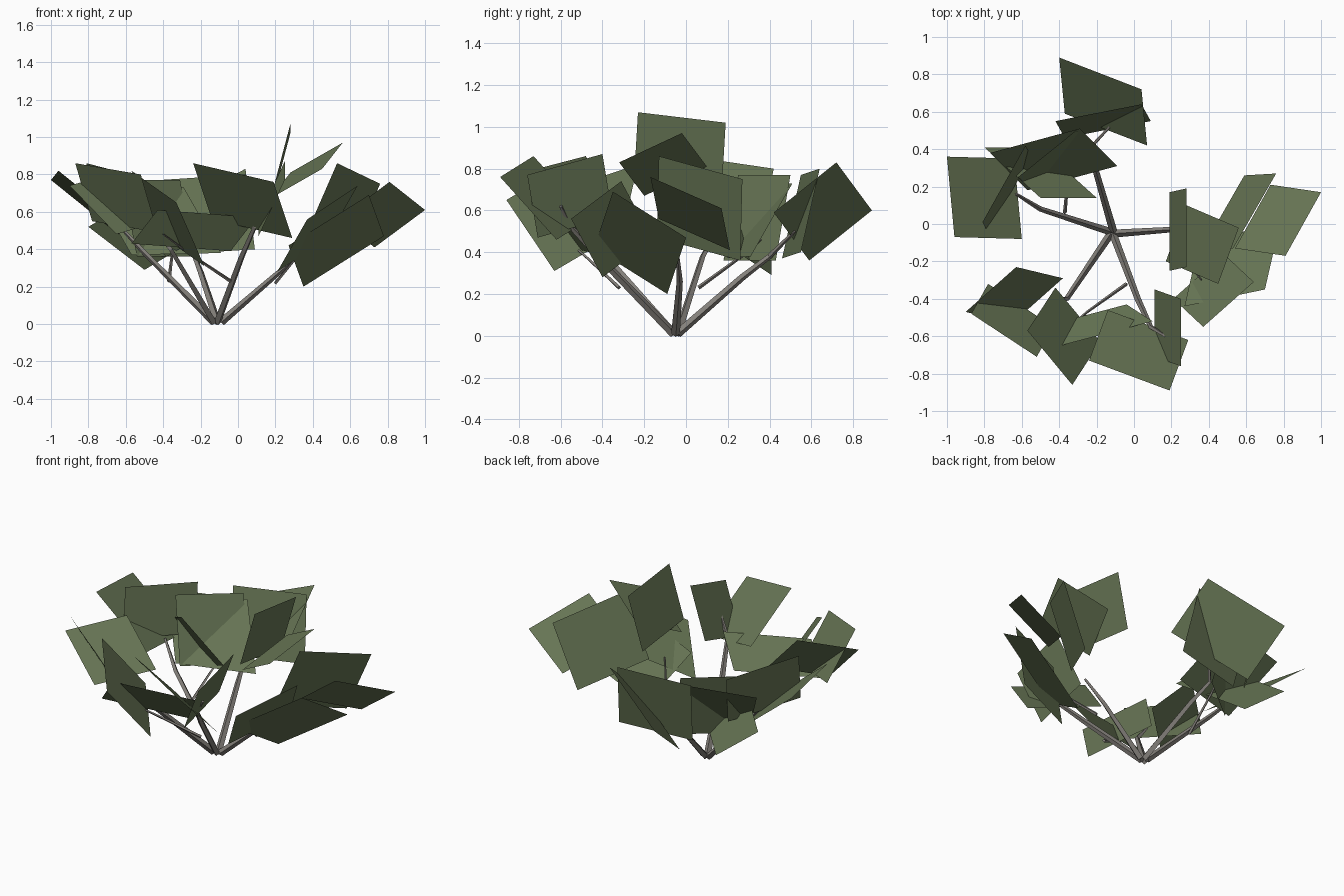
import bpy
from mathutils import Vector

default_cube = bpy.data.objects.get("Cube")
if default_cube:
    bpy.data.objects.remove(default_cube, do_unlink=True)


def make_material(name, colour):
    material = bpy.data.materials.new(name)
    material.use_nodes = True
    material.diffuse_color = colour
    shader = material.node_tree.nodes["Principled BSDF"]
    shader.inputs["Base Color"].default_value = colour
    shader.inputs["Roughness"].default_value = 1
    return material


leaf_green = make_material("olive leaf green", (.14, .185, .093, 1))
bark_grey = make_material("grey brown bark", (.23, .215, .195, 1))


def make_stem(name, points, thickness):
    """Sweep a tapering four-sided stem along a bent path."""
    curve = bpy.data.curves.new(name, "CURVE")
    curve.dimensions = "3D"
    curve.bevel_depth = thickness
    curve.bevel_resolution = 0
    curve.use_fill_caps = True
    path = curve.splines.new("POLY")
    path.points.add(len(points) - 1)
    last = len(points) - 1
    for index, (target, position) in enumerate(zip(path.points, points)):
        target.co = (*position, 1)
        target.radius = 1 - .6 * index / last
    stem = bpy.data.objects.new(name, curve)
    bpy.context.collection.objects.link(stem)
    curve.materials.append(bark_grey)
    bpy.ops.object.select_all(action="DESELECT")
    stem.select_set(True)
    bpy.context.view_layer.objects.active = stem
    bpy.ops.object.convert(target="MESH")
    for polygon in stem.data.polygons:
        polygon.use_smooth = False


def make_leaves(name, leaves):
    """Make flat four-cornered leaves, each from three corners in a row."""
    for number, corners in enumerate(leaves, start=1):
        first, second, third = map(Vector, corners)
        fourth = first + third - second
        mesh = bpy.data.meshes.new(name)
        mesh.from_pydata([first, second, third, fourth], [], [(0, 1, 2, 3)])
        mesh.materials.append(leaf_green)
        leaf = bpy.data.objects.new(f"{name}_{number}", mesh)
        bpy.context.collection.objects.link(leaf)


# Main stems fanning out from the root
make_stem("back_stem", [(-.11, -.04, .01), (-.2, .27, .28), (-.24, .4, .38), (-.13, .52, .5)], .021)
make_stem("left_side_stem", [(-.09, -.05, .01), (.2, -.03, .26), (.34, -.04, .38)], .021)
make_stem("front_stem", [(-.11, -.06, .01), (.02, -.4, .36), (.09, -.55, .52), (.17, -.6, .62)], .021)
make_stem("front_corner_stem", [(-.13, -.06, .01), (-.36, -.4, .4), (-.44, -.41, .5)], .021)
make_stem("right_side_stem", [(-.13, -.04, .01), (-.5, .08, .38), (-.63, .16, .52)], .02)

# Thin twigs reaching into the foliage
make_stem("front_twig", [(-.04, -.32, .23), (-.25, -.47, .37), (-.4, -.6, .48)], .01)
make_stem("back_twig", [(-.37, .06, .23), (-.35, .28, .39), (-.34, .36, .46)], .01)
make_stem("side_twig", [(.2, -.1, .22), (.3, -.22, .34), (.36, -.3, .42)], .01)

# Foliage groups
make_leaves("back_leaf", [
    [(-.4, .89, .6), (.04, .72, .83), (.07, .42, .59)],
    [(-.42, .55, .77), (.04, .64, .8), (.09, .55, .4)],
])
make_leaves("left_side_leaf", [
    [(1, .17, .61), (.81, -.17, .76), (.54, -.13, .56)],
    [(.76, .27, .75), (.53, -.13, .86), (.36, -.14, .47)],
    [(.56, -.02, .97), (.28, .1, .81), (.17, -.2, .67)],
    [(.28, -.23, 1.07), (.28, .19, 1.02), (.19, .17, .68)],
    [(.7, -.35, .69), (.78, 0, .47), (.35, -.09, .2)],
    [(.37, -.55, .56), (.21, -.4, .28), (.48, -.16, .46)],
])
make_leaves("front_leaf", [
    [(.19, -.89, .76), (-.24, -.73, .86), (-.14, -.46, .56)],
    [(.25, -.76, .77), (.25, -.4, .87), (.11, -.35, .57)],
])
make_leaves("front_corner_leaf", [
    [(-.57, -.57, .82), (-.33, -.86, .65), (-.18, -.63, .31)],
    [(-.57, -.57, .43), (-.43, -.66, .61), (.1, -.52, .57)],
    [(-.9, -.47, .74), (-.63, -.23, .82), (-.38, -.29, .56)],
    [(-.52, -.71, .8), (-.87, -.48, .86), (-.78, -.32, .55)],
])
make_leaves("right_side_leaf", [
    [(-1, .36, .77), (-.96, -.07, .82), (-.6, -.08, .53)],
    [(-.81, .01, .86), (-.58, .42, .8), (-.55, .36, .5)],
    [(-.62, .25, .77), (-.31, .5, .77), (-.23, .43, .36)],
    [(-.77, .38, .72), (-.29, .51, .73), (-.09, .31, .38)],
    [(-.5, .14, .7), (-.2, .14, .47), (-.5, .41, .29)],
])
